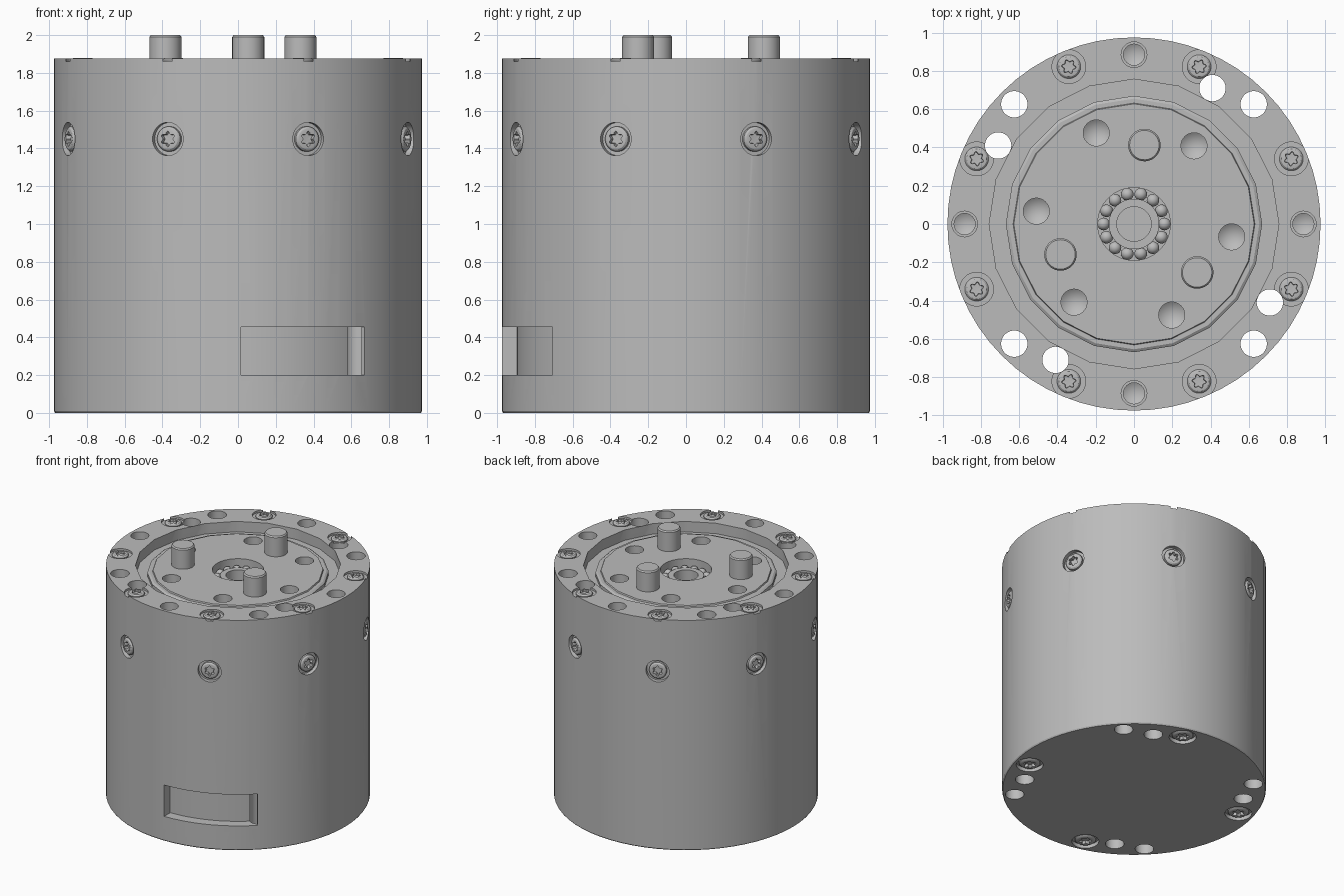
import bpy, bmesh
from math import radians, cos, sin, pi
from mathutils import Matrix, Vector

if "Cube" in bpy.data.objects:
    bpy.data.objects.remove(bpy.data.objects["Cube"])

metal = bpy.data.materials.new("grey metal")
metal.use_nodes = True
metal.diffuse_color = (0.5, 0.5, 0.5, 1)
metal.node_tree.nodes["Principled BSDF"].inputs["Base Color"].default_value = (0.5, 0.5, 0.5, 1)

R, TOP, DISC = 0.975, 1.875, 1.835


def polar(radius, deg, z=0.0):
    return Vector((radius * cos(radians(deg)), radius * sin(radians(deg)), z))


def lathe(bm, profile, seg=32, place=Matrix(), lobed=()):
    """Revolve (radius, z) points; rings listed in lobed become six-lobed stars."""
    rings = []
    for k, (r, z) in enumerate(profile):
        if r == 0:
            rings.append([bm.verts.new(place @ Vector((0, 0, z)))] * seg)
            continue
        ring = []
        for i in range(seg):
            a = 2 * pi * i / seg
            rr = r * (1 + 0.2 * cos(6 * a)) if k in lobed else r
            ring.append(bm.verts.new(place @ Vector((rr * cos(a), rr * sin(a), z))))
        rings.append(ring)
    for low, high in zip(rings, rings[1:]):
        for i in range(seg):
            j = (i + 1) % seg
            quad = list(dict.fromkeys((low[i], low[j], high[j], high[i])))
            bm.faces.new(quad)


def finish(bm, name, angle=30):
    bmesh.ops.recalc_face_normals(bm, faces=bm.faces)
    mesh = bpy.data.meshes.new(name)
    bm.to_mesh(mesh)
    bm.free()
    mesh.materials.append(metal)
    mesh.shade_smooth()
    mesh.set_sharp_from_angle(angle=radians(angle))
    obj = bpy.data.objects.new(name, mesh)
    bpy.context.scene.collection.objects.link(obj)
    return obj


def revolve(name, profile, seg=32, places=(Matrix(),), lobed=()):
    bm = bmesh.new()
    for place in places:
        lathe(bm, profile, seg, place, lobed)
    return finish(bm, name)


def rod(r, z0, z1):
    return [(0, z0), (r, z0), (r, z1), (0, z1)]


def cut(target, cutters):
    """Subtract the cutters, bake the result and remove the cutters."""
    for cutter in cutters:
        cutter.hide_render = True
        mod = target.modifiers.new("cut", 'BOOLEAN')
        mod.operation, mod.solver, mod.object = 'DIFFERENCE', 'EXACT', cutter
    graph = bpy.context.evaluated_depsgraph_get()
    mesh = bpy.data.meshes.new_from_object(target.evaluated_get(graph))
    target.modifiers.clear()
    target.data = mesh
    mesh.shade_smooth()
    mesh.set_sharp_from_angle(angle=radians(30))
    for cutter in cutters:
        bpy.data.objects.remove(cutter)


def around(radius, start, count, z=0.0, flip=False):
    turn = Matrix.Rotation(pi, 4, 'X') if flip else Matrix()
    return [Matrix.Translation(polar(radius, start + 360 * i / count, z))
            @ Matrix.Rotation(radians(start + 360 * i / count), 4, 'Z') @ turn
            for i in range(count)]


def outward(radius, start, count, z):
    return [m @ Matrix.Rotation(pi / 2, 4, 'Y') for m in around(radius, start, count, z)]


# Screw positions, local z points out of the surface
top_spots = around(0.89, 22.5, 8, TOP)
side_spots = outward(R, 22.5, 8, 1.45)
base_spots = around(0.85, 75, 4, 0, flip=True)

# Housing with all its holes
housing = revolve("housing", [(0, 0), (R - 0.006, 0), (R, 0.01), (R, TOP), (0, TOP)], 64)

# Curved pocket low on the front
bm = bmesh.new()
section = []
for i in range(13):
    a = -89 + 42.5 * i / 12
    section.append([bm.verts.new(polar(r, a, z))
                    for r, z in ((0.895, 0.2), (1.1, 0.2), (1.1, 0.455), (0.895, 0.455))])
for a, b in zip(section, section[1:]):
    for k in range(4):
        bm.faces.new((a[k], a[(k + 1) % 4], b[(k + 1) % 4], b[k]))
bm.faces.new(section[0])
bm.faces.new(section[-1])
pocket = finish(bm, "pocket_cutter")

cut(housing, [
    pocket,
    revolve("recess_cutter", rod(0.757, 1.5, 2.1), 20),
    revolve("top_bore_cutter", rod(0.088, -0.016, 0.1), 32, top_spots),
    revolve("side_bore_cutter", rod(0.088, -0.035, 0.1), 32, side_spots),
    revolve("base_bore_cutter", rod(0.1, -0.03, 0.1), 32, base_spots),
    revolve("dowel_cutter", [(0, -0.2), (0.055, -0.17), (0.055, -0.12), (0.067, -0.12),
                             (0.067, 0.1), (0, 0.1)], 32, around(0.885, 0, 4, TOP)),
    revolve("through_cutter_a", rod(0.069, -0.2, 2.2), 32, around(0.885, 45, 4)),
    revolve("through_cutter_b", rod(0.069, -0.2, 2.2), 32, around(0.82, 60, 4)),
])


# Button-head screws with a six-lobed socket
def screws(name, spots, r, seat, crown):
    profile = [(0, seat - 0.005), (r, seat - 0.005), (r, crown - 0.012), (r * 0.85, crown - 0.002),
               (r * 0.72, crown), (r * 0.52, crown), (r * 0.48, seat + 0.004), (0, seat + 0.002)]
    revolve(name, profile, 36, spots, lobed=(5, 6))


screws("top_screws", top_spots, 0.062, -0.016, 0.004)
screws("side_screws", side_spots, 0.066, -0.035, -0.003)
screws("base_screws", base_spots, 0.078, -0.03, -0.002)

# Groove floor and stepped output disc
revolve("groove_floor", rod(0.757, 1.495, 1.79), 20)
disc = revolve("output_disc", [(0, 1.5), (0.67, 1.5), (0.67, 1.815), (0.655, 1.825),
                               (0.632, 1.825), (0.628, DISC), (0, DISC)], 20)
floor = bpy.data.objects["groove_floor"]
drill = [(0, -0.16), (0.068, -0.11), (0.068, 0.1), (0, 0.1)]
for part in (disc, floor):
    cut(part, [
        revolve("drill_cutter", drill, 32, around(0.515, 52.5, 6, DISC)),
        revolve("centre_cutter", rod(0.19, 1.73, 2.1), 48),
        revolve("shaft_cutter", rod(0.09, 1.6, 2.1), 48),
    ])

# Drive pins
revolve("drive_pins", [(0, 1.7), (0.085, 1.7), (0.085, 1.99), (0.077, 2.0), (0, 2.0)],
        32, around(0.416, 82.5, 3))

# Centre bearing: inner race and balls
revolve("bearing_race", [(0.09, 1.72), (0.132, 1.72), (0.132, 1.79), (0.09, 1.79), (0.09, 1.72)], 48)
bm = bmesh.new()
for spot in around(0.159, 0, 14, 1.76):
    bmesh.ops.create_uvsphere(bm, u_segments=16, v_segments=10, radius=0.033, matrix=spot)
finish(bm, "bearing_balls", 60)
